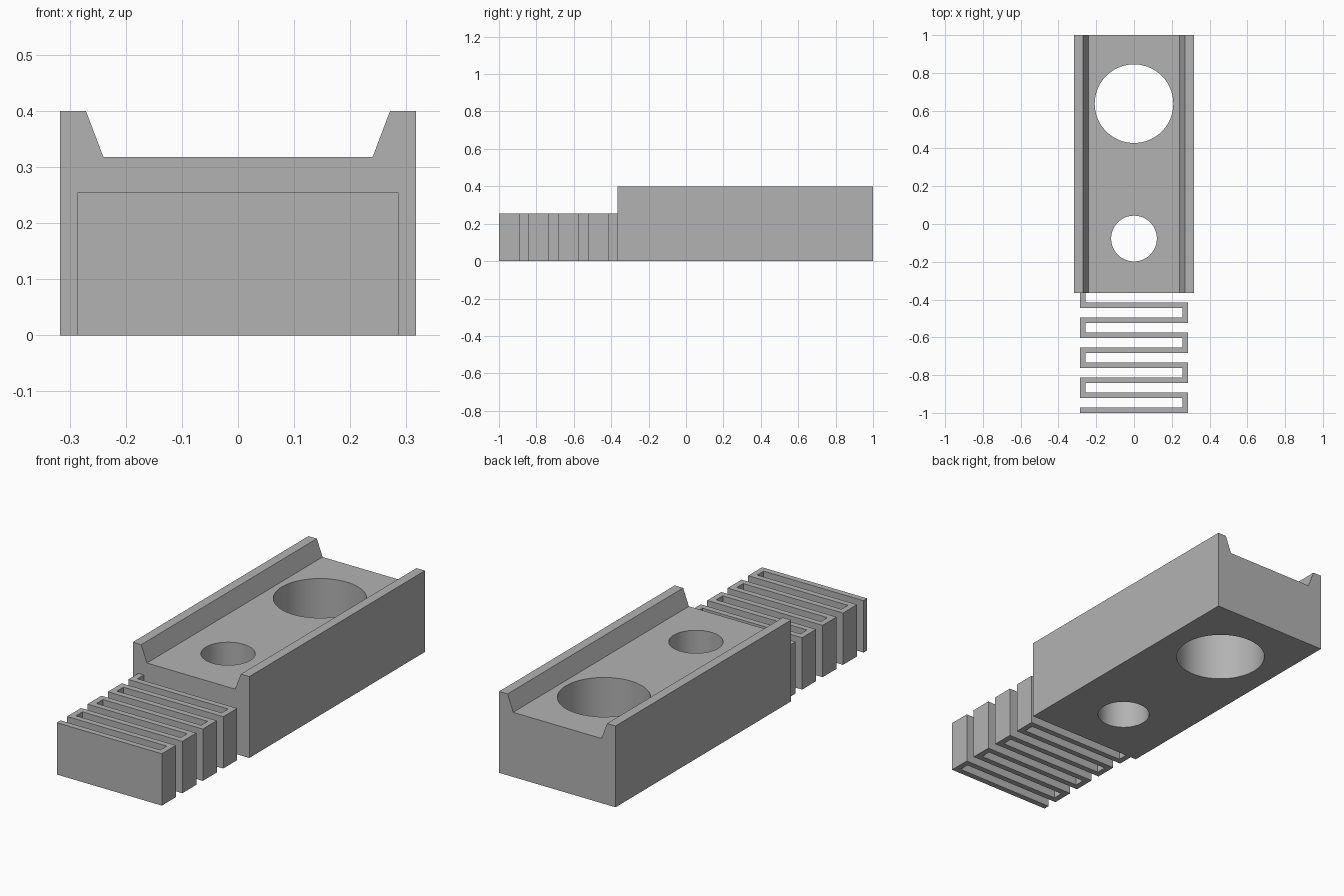
import bpy, bmesh
from mathutils import Vector

if "Cube" in bpy.data.objects:
    bpy.data.objects.remove(bpy.data.objects["Cube"])

grey = bpy.data.materials.new("plain_grey")
grey.use_nodes = True
colour = (0.45, 0.45, 0.45, 1)
grey.diffuse_color = colour
grey.node_tree.nodes["Principled BSDF"].inputs["Base Color"].default_value = colour


def prism(name, outline, direction):
    """Extrude a closed outline along a direction into a solid."""
    bm = bmesh.new()
    face = bm.faces.new([bm.verts.new(p) for p in outline])
    ext = bmesh.ops.extrude_face_region(bm, geom=[face], use_keep_orig=True)
    top = [g for g in ext["geom"] if isinstance(g, bmesh.types.BMVert)]
    bmesh.ops.translate(bm, verts=top, vec=direction)
    bmesh.ops.recalc_face_normals(bm, faces=bm.faces)
    mesh = bpy.data.meshes.new(name)
    bm.to_mesh(mesh)
    bm.free()
    mesh.materials.append(grey)
    obj = bpy.data.objects.new(name, mesh)
    bpy.context.collection.objects.link(obj)
    return obj


# Block with a sloped-sided channel along its top
FRONT, BACK = -0.365, 1.0
half = [(0.317, 0), (0.317, 0.4), (0.271, 0.4), (0.24, 0.318)]
section = half + [(-x, z) for x, z in reversed(half)]
body = prism("channel_block", [(x, FRONT, z) for x, z in section],
             (0, BACK - FRONT, 0))

# Two round holes through the block
for y, radius in ((0.637, 0.208), (-0.077, 0.121)):
    bpy.ops.mesh.primitive_cylinder_add(vertices=96, radius=radius, depth=2,
                                        location=(0, y, 0))
    cutter = bpy.context.object
    cutter.name = "hole_cutter"
    cutter.hide_render = True
    cutter.data.materials.append(grey)
    bpy.context.view_layer.objects.active = body
    cut = body.modifiers.new("hole", "BOOLEAN")
    cut.object = cutter
    cut.solver = "EXACT"
    bpy.ops.object.modifier_apply(modifier=cut.name)
    bpy.data.objects.remove(cutter)

# Flat zigzag spring: a centre line walked from the free end to the block
BARS, PITCH, WALL = 8, 0.0795, 0.029
reach = 0.286 - WALL / 2
path = [Vector((-0.286, -1 + WALL / 2))]
side = 1
for i in range(BARS):
    y = -1 + WALL / 2 + i * PITCH
    if i:
        path.append(Vector((-side * reach, y)))
    path.append(Vector((side * reach, y)))
    side = -side
path.append(Vector((path[-1].x, FRONT)))

# Offset the centre line to both sides with square corners
left, right = [], []
for i, p in enumerate(path):
    steps = []
    if i > 0:
        steps.append((p - path[i - 1]).normalized())
    if i < len(path) - 1:
        steps.append((path[i + 1] - p).normalized())
    offset = sum((Vector((-d.y, d.x)) for d in steps), Vector((0, 0))) * WALL / 2
    left.append(p + offset)
    right.append(p - offset)
spring = prism("zigzag_spring", [(p.x, p.y, 0) for p in left + right[::-1]],
               (0, 0, 0.255))

# Smooth hole walls, crisp edges
bpy.ops.object.select_all(action="DESELECT")
body.select_set(True)
bpy.context.view_layer.objects.active = body
bpy.ops.object.shade_smooth_by_angle(angle=0.5)
